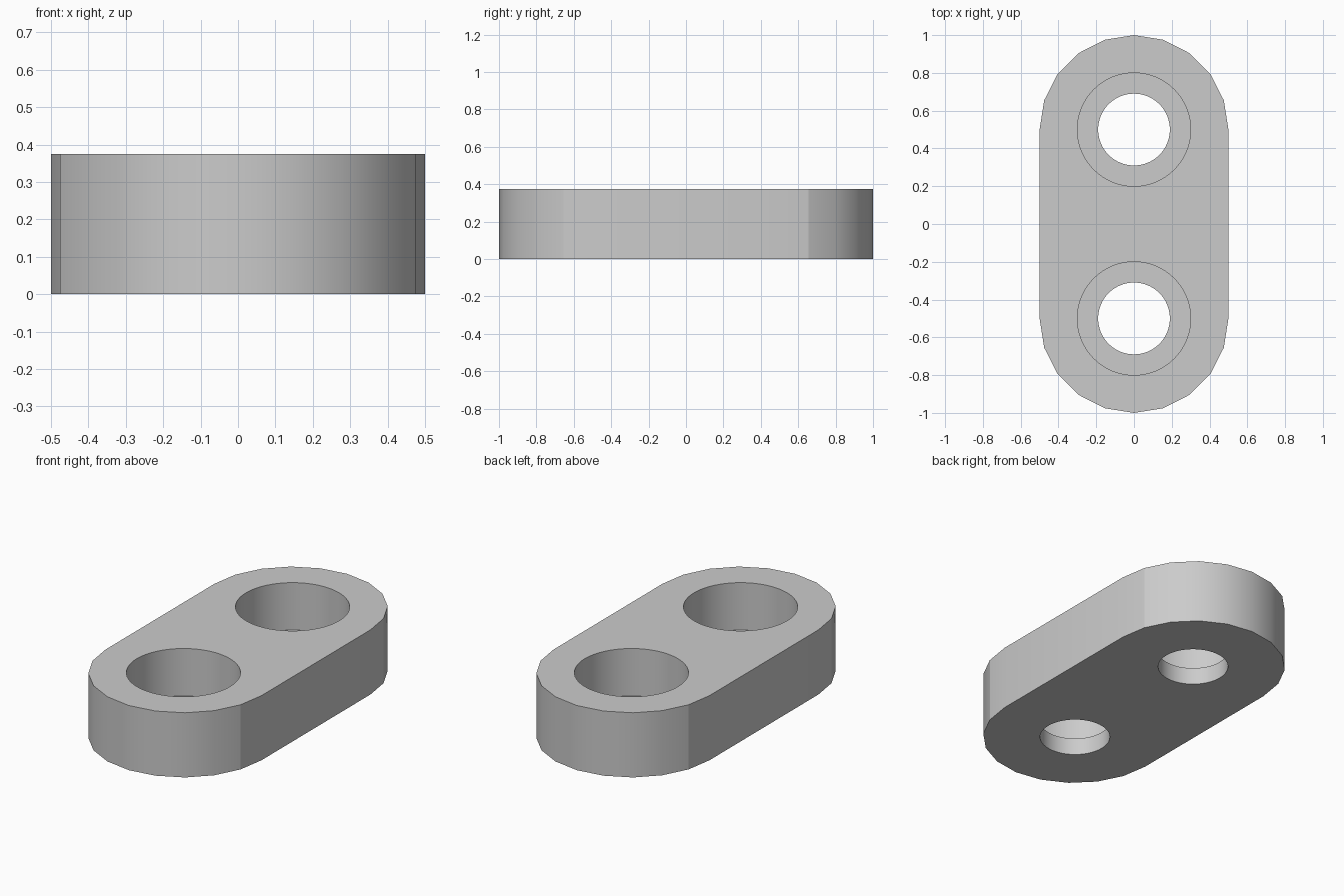
import bpy
import bmesh
from math import cos, sin, pi, radians

default = bpy.data.objects.get("Cube")
if default:
    bpy.data.objects.remove(default, do_unlink=True)

HEIGHT = 0.375
END_Y = 0.5        # centre of each rounded end and hole
END_R = 0.5
FLOOR = 0.1        # height of the counterbore floor

grey = bpy.data.materials.new("light_grey")
grey.use_nodes = True
colour = (0.6, 0.6, 0.6, 1)
grey.diffuse_color = colour
grey.node_tree.nodes["Principled BSDF"].inputs["Base Color"].default_value = colour


def prism(name, outline, z0, z1):
    """Extrude a closed outline from z0 to z1."""
    bm = bmesh.new()
    face = bm.faces.new([bm.verts.new((x, y, z0)) for x, y in outline])
    ext = bmesh.ops.extrude_face_region(bm, geom=[face])
    top = [v for v in ext["geom"] if isinstance(v, bmesh.types.BMVert)]
    bmesh.ops.translate(bm, verts=top, vec=(0, 0, z1 - z0))
    bmesh.ops.recalc_face_normals(bm, faces=bm.faces)
    mesh = bpy.data.meshes.new(name)
    bm.to_mesh(mesh)
    bm.free()
    mesh.materials.append(grey)
    obj = bpy.data.objects.new(name, mesh)
    bpy.context.collection.objects.link(obj)
    return obj


def arc(radius, cy, start, end, steps):
    return [(radius * cos(start + (end - start) * i / steps),
             cy + radius * sin(start + (end - start) * i / steps))
            for i in range(steps + 1)]


# Plate with two faceted round ends
outline = arc(END_R, END_Y, 0, pi, 10) + arc(END_R, -END_Y, pi, 2 * pi, 10)
plate = prism("link_plate", outline, 0, HEIGHT)

# Counterbored holes
cutters = []
for side in (-1, 1):
    for name, radius, z0, z1 in (("counterbore_cutter", 0.3, FLOOR, 0.6),
                                 ("through_hole_cutter", 0.19, -0.2, 0.2)):
        circle = arc(radius, side * END_Y, 0, 2 * pi, 64)[:-1]
        cutter = prism(name, circle, z0, z1)
        cutter.hide_render = True
        cutters.append(cutter)
        mod = plate.modifiers.new(name, "BOOLEAN")
        mod.operation = "DIFFERENCE"
        mod.solver = "EXACT"
        mod.object = cutter

bpy.ops.object.select_all(action="DESELECT")
plate.select_set(True)
bpy.context.view_layer.objects.active = plate
for mod in list(plate.modifiers):
    bpy.ops.object.modifier_apply(modifier=mod.name)
for cutter in cutters:
    bpy.data.objects.remove(cutter, do_unlink=True)

# Crease where the rounded ends meet the long sides
crease_x = END_R * cos(pi / 10)
bm = bmesh.new()
bm.from_mesh(plate.data)
creases = [e.index for e in bm.edges
           if all(abs(abs(v.co.x) - crease_x) < 0.001 for v in e.verts)
           and abs(e.verts[0].co.z - e.verts[1].co.z) > 0.1]
bm.free()

bpy.ops.object.shade_smooth_by_angle(angle=radians(30))
sharp = plate.data.attributes.get("sharp_edge")
for i in creases:
    plate.data.edges[i].use_edge_sharp = True
